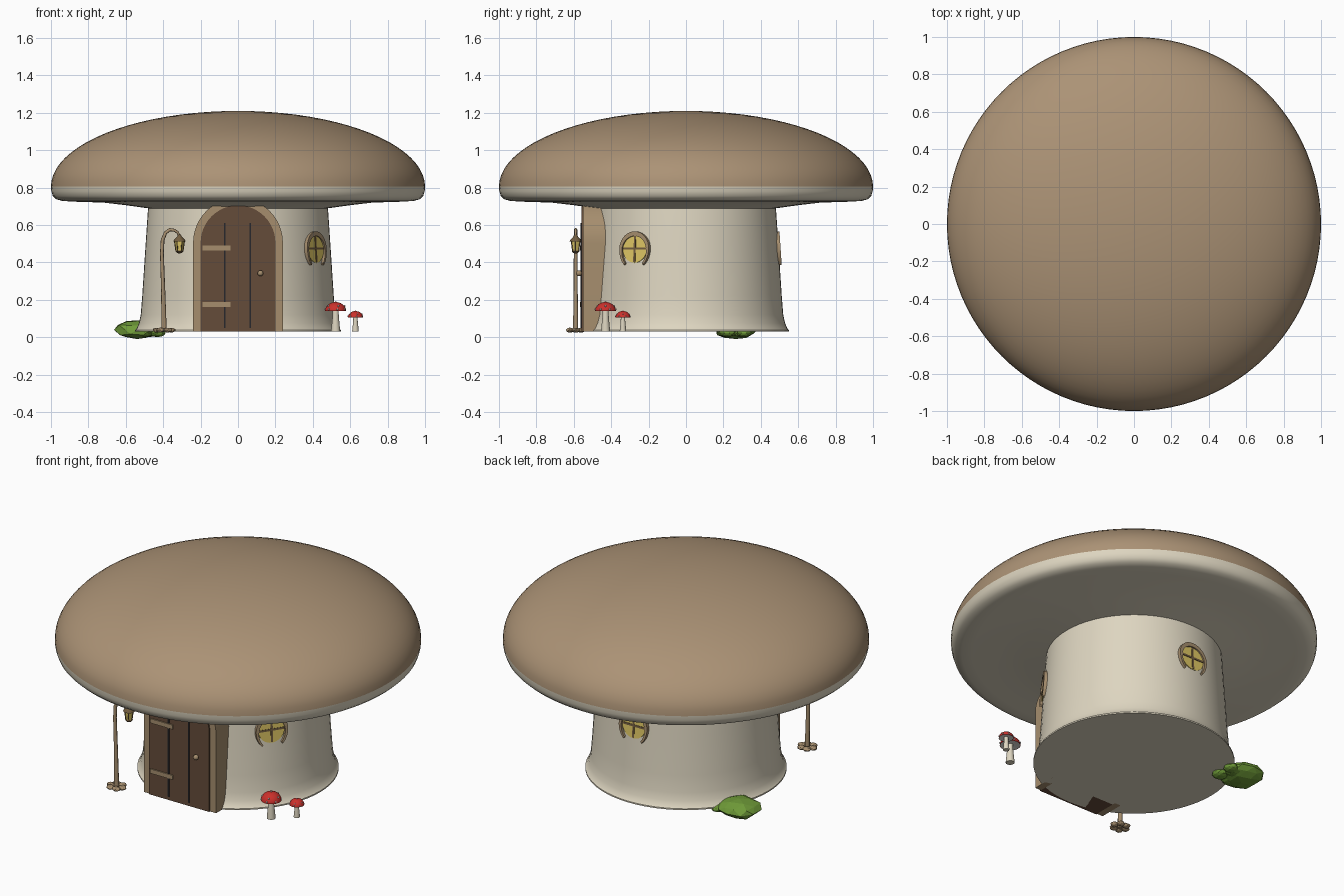
import bpy, bmesh, random
from math import sin, cos, pi, radians, atan2
from mathutils import Matrix, Vector

random.seed(4)
cube = bpy.data.objects.get("Cube")
if cube:
    bpy.data.objects.remove(cube, do_unlink=True)


def material(name, *rgb):
    m = bpy.data.materials.new(name)
    m.use_nodes = True
    m.diffuse_color = (*rgb, 1)
    m.node_tree.nodes["Principled BSDF"].inputs["Base Color"].default_value = (*rgb, 1)
    return m


ROOF = material("roof_brown", .41, .29, .18)
CREAM = material("cream", .73, .67, .53)
WOOD = material("dark_wood", .13, .072, .042)
TRIM = material("trim_tan", .38, .27, .155)
GROOVE = material("groove_dark", .02, .02, .025)
GLASS = material("warm_glass", .75, .58, .13)
BRASS = material("dark_brass", .17, .11, .05)
RED = material("toadstool_red", .60, .03, .025)
GREEN = material("leaf_green", .16, .33, .04)
WHITE = material("spot_white", .85, .83, .78)


def finish(name, bm, mat, smooth=None, matrix=None):
    bmesh.ops.recalc_face_normals(bm, faces=bm.faces)
    me = bpy.data.meshes.new(name)
    bm.to_mesh(me)
    bm.free()
    me.materials.append(mat)
    if smooth:
        me.shade_smooth()
        me.set_sharp_from_angle(angle=radians(smooth))
    ob = bpy.data.objects.new(name, me)
    bpy.context.collection.objects.link(ob)
    if matrix:
        ob.matrix_world = matrix
    return ob


def lathe(name, profile, mat, at=(0, 0, 0), steps=24, smooth=40):
    """Spin a list of (radius, z) points around the vertical axis."""
    bm = bmesh.new()
    vs = [bm.verts.new((r, 0, z)) for r, z in profile]
    edges = [bm.edges.new(p) for p in zip(vs, vs[1:])]
    bmesh.ops.spin(bm, geom=vs + edges, cent=(0, 0, 0), axis=(0, 0, 1),
                   angle=2 * pi, steps=steps)
    bmesh.ops.remove_doubles(bm, verts=bm.verts, dist=1e-4)
    return finish(name, bm, mat, smooth, Matrix.Translation(at))


def plate(name, outer, mat, front, back, inner=None, matrix=None, smooth=None):
    """Thicken an (x, z) outline, or the band between two outlines, along y."""
    bm = bmesh.new()
    a = [bm.verts.new((x, front, z)) for x, z in outer]
    if inner:
        b = [bm.verts.new((x, front, z)) for x, z in inner]
        for i in range(len(a) - 1):
            bm.faces.new((a[i], a[i + 1], b[i + 1], b[i]))
    else:
        bm.faces.new(a)
    new = bmesh.ops.extrude_face_region(bm, geom=bm.faces[:])["geom"]
    moved = [g for g in new if isinstance(g, bmesh.types.BMVert)]
    bmesh.ops.translate(bm, verts=moved, vec=(0, back - front, 0))
    return finish(name, bm, mat, smooth, matrix)


def rect(x0, x1, z0, z1):
    return [(x0, z0), (x1, z0), (x1, z1), (x0, z1)]


def blob(name, at, size, mat, subdiv=2, jitter=0.0, smooth=None):
    bm = bmesh.new()
    bmesh.ops.create_icosphere(bm, subdivisions=subdiv, radius=1)
    for v in bm.verts:
        v.co *= 1 + random.uniform(-jitter, jitter)
    return finish(name, bm, mat, smooth,
                  Matrix.Translation(at) @ Matrix.Diagonal((*size, 1)))


def tube(name, points, radii, mat):
    cu = bpy.data.curves.new(name, "CURVE")
    cu.dimensions = "3D"
    cu.bevel_depth = 1
    cu.bevel_resolution = 2
    cu.use_fill_caps = True
    sp = cu.splines.new("POLY")
    sp.points.add(len(points) - 1)
    for p, co, r in zip(sp.points, points, radii):
        p.co, p.radius = (*co, 1), r
    cu.materials.append(mat)
    ob = bpy.data.objects.new(name, cu)
    bpy.context.collection.objects.link(ob)
    bpy.ops.object.select_all(action="DESELECT")
    ob.select_set(True)
    bpy.context.view_layer.objects.active = ob
    bpy.ops.object.convert(target="MESH")
    ob.data.shade_smooth()


# Big cap: brown dome above a cream rim and underside
dome = [(cos(t * pi / 40), .805 + .405 * sin(t * pi / 40)) for t in range(21)]
lathe("roof_dome", dome, ROOF, steps=96)
lathe("roof_underside", [(1, .805), (.998, .78), (.99, .755), (.972, .738), (.94, .729),
                         (.88, .725), (.72, .72), (.6, .706), (.47, .688)],
      CREAM, steps=96)

# Stem walls with flared foot
lathe("stem_wall", [(.478, .72), (.483, .66), (.497, .45), (.512, .22), (.52, .12),
                    (.53, .075), (.543, .045), (.55, .038), (.55, .03), (0, .03)],
      CREAM, steps=64)


# Arched doorway
def arch(w):
    curve = [(w * cos(t * pi / 24), .505 + w * sin(t * pi / 24)) for t in range(25)]
    return [(w, .03)] + curve + [(-w, .03)]


plate("door_frame", arch(.24), TRIM, -.552, -.4, inner=arch(.2), smooth=30)
plate("door", arch(.2), WOOD, -.56, -.42, smooth=30)
for x, top in ((-.07, .61), (.065, .61)):
    plate("door_groove", rect(x - .004, x + .004, .05, top), GROOVE, -.563, -.555)
for z in (.175, .478):
    plate("door_hinge", rect(-.19, -.04, z - .013, z + .013), TRIM, -.567, -.555)
blob("door_knob", (.12, -.572, .342), (.016,) * 3, TRIM, smooth=60)


# Round windows with tapering horseshoe surrounds
def horseshoe(thickness):
    pts = []
    for i in range(33):
        t = radians(-50 + 280 * i / 32)
        r = .094 - thickness * (.35 + .65 * (1 + sin(t)) / 2)
        pts.append((r * cos(t), r * sin(t) * (1.2 if sin(t) < 0 else 1)))
    return pts


def window(angle):
    m = (Matrix.Rotation(angle, 4, "Z") @ Matrix.Translation((0, -.496, .472))
         @ Matrix.Rotation(-.066, 4, "X"))
    disc = [(.076 * cos(t * pi / 16), .074 * sin(t * pi / 16)) for t in range(32)]
    plate("window_pane", disc, GLASS, -.002, .02, matrix=m)
    plate("window_surround", horseshoe(0), TRIM, -.01, .03, horseshoe(.025), m, 30)
    plate("window_bar_upright", rect(-.006, .006, -.07, .075), BRASS, -.005, .01, matrix=m)
    plate("window_bar_cross", rect(-.075, .075, -.004, .008), BRASS, -.005, .01, matrix=m)


window(atan2(.41, .27))
window(pi)

# Lamp post with stones at its foot
LX, LY, HX = -.395, -.59, -.313
path = [(LX, .03), (-.4, .25), (-.407, .45), (-.403, .52), (-.388, .558), (-.365, .575),
        (-.34, .572), (-.322, .56), (HX, .54)]
tube("lamp_post", [(x, LY, z) for x, z in path],
     [.014, .011, .01, .01, .009, .009, .008, .007, .006], TRIM)
for i in range(6):
    a = i * pi / 3
    blob("post_stone", (LX + .038 * cos(a), LY + .035 * sin(a), .038),
         (.024, .021, .013), TRIM, 2, .08)

# Hanging lantern
lathe("lantern_glass", [(0, .46), (.018, .46), (.026, .515), (0, .515)], GLASS,
      (HX, LY, 0), 6, 20)
lathe("lantern_lid", [(0, .512), (.032, .512), (.03, .52), (.014, .536), (.006, .55), (0, .55)],
      BRASS, (HX, LY, 0), 12)
lathe("lantern_base", [(0, .448), (.012, .45), (.021, .459), (.019, .465), (0, .465)],
      BRASS, (HX, LY, 0), 12)
for i in range(6):
    d = Vector((cos(i * pi / 3), sin(i * pi / 3), 0))
    hub = Vector((HX, LY, 0))
    tube("lantern_bar", [hub + d * .019 + Vector((0, 0, .46)),
                         hub + d * .027 + Vector((0, 0, .515))], [.0025] * 2, BRASS)


# Toadstools
def toadstool(x, y, r, base, height):
    at = (x, y, base)
    h = height - base
    rim = h - r * .85
    lathe("toadstool_stalk", [(0, 0), (.42 * r, 0), (.42 * r, .15 * r), (.3 * r, .5 * h),
                              (.28 * r, rim + .1 * r)], CREAM, at, 16)
    lathe("toadstool_gills", [(0, rim + .1 * r), (.6 * r, rim + .04 * r), (.96 * r, rim)],
          WHITE, at, 24)
    cap = [(r * cos(t * pi / 16), rim + .85 * r * sin(t * pi / 16)) for t in range(9)]
    lathe("toadstool_cap", [(.96 * r, rim)] + cap, RED, at, 24)
    spots = [(k * 2 * pi / 5, .6) for k in range(5)] + [(k * 2 * pi / 7 + .4, .2) for k in range(7)]
    for a, e in spots + [(0, pi / 2)]:
        p = Vector((r * cos(e) * cos(a), r * cos(e) * sin(a), rim + .85 * r * sin(e)))
        blob("toadstool_spot", p + Vector(at), (.1 * r,) * 3, WHITE, 1, smooth=60)


toadstool(.522, -.43, .057, .03, .188)
toadstool(.628, -.337, .041, .03, .14)

# Low bush beside the wall
blob("bush", (-.54, .265, .04), (.12, .115, .05), GREEN, 2, .1)
for x, y, r in ((-.43, .22, .045), (-.47, .29, .05), (-.5, .21, .045), (-.43, .31, .04)):
    blob("bush_clump", (x, y, .024), (r, r, .023), GREEN, 2, .04)
